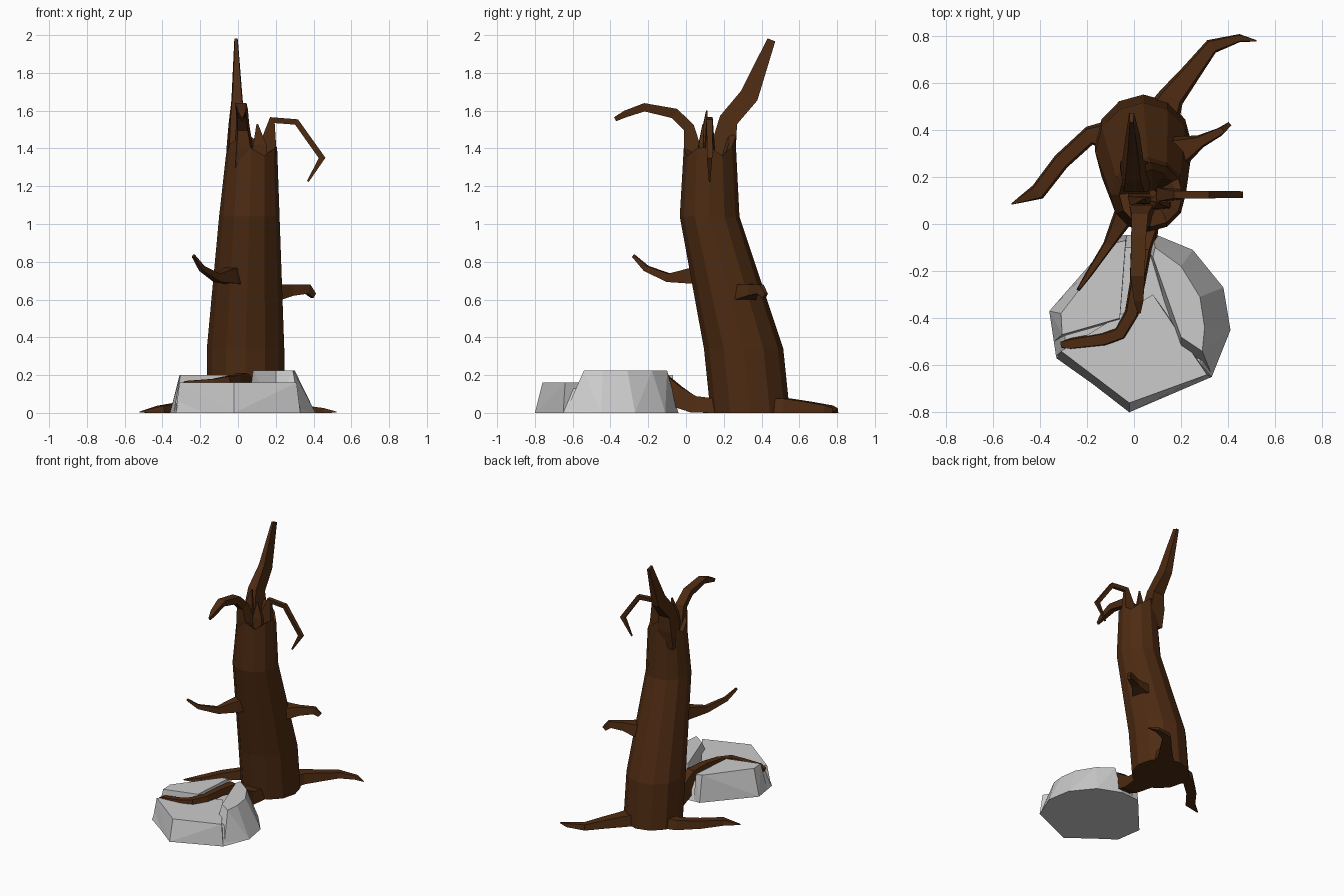
import bpy, bmesh, math
from mathutils import Vector

bark = bpy.data.materials.new("bark")
bark.diffuse_color = (0.075, 0.024, 0.006, 1)


def finish(name, bm, mat=None):
    bmesh.ops.recalc_face_normals(bm, faces=bm.faces)
    me = bpy.data.meshes.new(name)
    bm.to_mesh(me)
    bm.free()
    ob = bpy.data.objects.new(name, me)
    bpy.context.collection.objects.link(ob)
    if mat:
        me.materials.append(mat)


def loft(bm, rings):
    vs = [[bm.verts.new(p) for p in r] for r in rings]
    n = len(vs[0])
    for a, b in zip(vs, vs[1:]):
        for i in range(n):
            j = (i + 1) % n
            bm.faces.new((a[i], a[j], b[j], b[i]))
    bm.faces.new(vs[0])
    bm.faces.new(vs[-1])


def limb(name, path, side=None, floor=False):
    """Four-sided limb; path rows are x, y, z, half width, half height."""
    pts = [Vector(p[:3]) for p in path]
    rings = []
    for i, (x, y, z, w, h) in enumerate(path):
        a = (pts[i] - pts[max(i - 1, 0)]).normalized()
        b = (pts[min(i + 1, len(pts) - 1)] - pts[i]).normalized()
        t = (a + b).normalized()
        s = Vector(side) if side else t.cross(Vector((0, 0, 1))).normalized()
        n = s.cross(t).normalized()
        c = pts[i]
        ring = [c + s * w - n * h, c + s * w * .75 + n * h,
                c - s * w * .75 + n * h, c - s * w - n * h]
        if floor:
            for v in ring:
                v.z = max(v.z, 0)
        rings.append(ring)
    bm = bmesh.new()
    loft(bm, rings)
    finish(name, bm, bark)


# Leaning trunk with a jagged, hollow top
N = 12
def ring(cx, cy, z, rx, ry, jag=None):
    return [(cx + rx * math.cos(2 * math.pi * i / N),
             cy + ry * math.sin(2 * math.pi * i / N),
             z + (jag[i] if jag else 0)) for i in range(N)]

jag = [.03, -.02, .03, .08, .12, .05, -.01, .04, .08, .02, -.02, .02]
bm = bmesh.new()
loft(bm, [ring(.04, .34, 0, .205, .21),
          ring(.04, .305, .34, .205, .21),
          ring(.06, .125, 1.04, .16, .158),
          ring(.072, .125, 1.38, .135, .137, jag),
          ring(.075, .13, 1.36, .10, .10, jag),
          ring(.08, .13, 1.22, .015, .015)])
finish("trunk", bm, bark)

# Broken top: tall spike, two drooping branches, small splinters
limb("top_spike", [(.01, .19, 1.28, .07, .05), (.0, .20, 1.42, .06, .065),
                   (-.005, .225, 1.55, .045, .05), (-.005, .335, 1.68, .03, .05),
                   (-.01, .452, 1.975, .01, .022)], side=(1, 0, 0))
limb("front_top_branch", [(.03, .035, 1.3, .06, .03), (.03, .035, 1.4, .05, .045),
                          (.025, .015, 1.51, .035, .03), (.02, -.06, 1.585, .032, .028),
                          (.015, -.22, 1.618, .03, .022), (.02, -.32, 1.583, .02, .018),
                          (.022, -.375, 1.555, .006, .012)], side=(1, 0, 0))
limb("right_top_branch", [(.15, .125, 1.24, .012, .03), (.15, .125, 1.37, .03, .055),
                          (.182, .125, 1.55, .016, .02), (.31, .125, 1.54, .016, .016),
                          (.445, .125, 1.35, .014, .018), (.37, .125, 1.225, .004, .005)],
     side=(0, 1, 0))
limb("right_splinter", [(.11, .08, 1.3, .02, .05), (.115, .08, 1.42, .015, .035),
                        (.102, .09, 1.53, .003, .004)], side=(0, 1, 0))
limb("left_splinter", [(.02, .1, 1.34, .02, .05), (.03, .1, 1.5, .015, .025),
                       (.042, .11, 1.6, .004, .004)], side=(0, 1, 0))

# Small branches on the trunk sides
limb("left_branch", [(.0, .13, .73, .06, .05), (-.045, .03, .725, .045, .04),
                     (-.11, -.09, .715, .022, .022), (-.19, -.21, .765, .014, .015),
                     (-.236, -.278, .832, .007, .008)])
limb("right_branch", [(.14, .3, .64, .07, .045), (.21, .315, .64, .06, .04),
                      (.28, .35, .65, .028, .03), (.37, .395, .655, .018, .025),
                      (.40, .42, .62, .012, .015)])

# Roots: two on the ground, one crawling over the rock
limb("back_root", [(.10, .42, .03, .09, .05), (.16, .54, .03, .055, .045),
                   (.24, .64, .025, .042, .035), (.33, .755, .018, .032, .022),
                   (.45, .79, .013, .017, .013), (.52, .778, .004, .003, .003)], floor=True)
limb("left_root", [(-.08, .37, .03, .08, .05), (-.19, .375, .03, .04, .04),
                   (-.31, .265, .025, .036, .03), (-.41, .135, .018, .035, .02),
                   (-.52, .085, .004, .003, .003)], floor=True)
limb("front_root", [(.04, .2, .03, .09, .04), (.05, .04, .045, .06, .045),
                    (.05, -.06, .09, .048, .06), (.03, -.12, .175, .042, .032),
                    (.015, -.25, .185, .033, .025), (-.01, -.38, .175, .03, .025),
                    (-.06, -.465, .168, .03, .025), (-.13, -.49, .158, .03, .022),
                    (-.27, -.51, .15, .025, .02), (-.305, -.512, .135, .016, .016)],
     floor=True)


# Cracked rock: three blocks on a lower core
def block(name, bottom, top, z):
    bm = bmesh.new()
    for p in bottom:
        bm.verts.new((*p, 0))
    for p in top:
        bm.verts.new((*p, z))
    res = bmesh.ops.convex_hull(bm, input=bm.verts)
    bmesh.ops.dissolve_limit(bm, angle_limit=.02, verts=bm.verts, edges=bm.edges)
    finish(name, bm)

block("rock_core",
      [(-.02, -.79), (.33, -.65), (.41, -.45), (.38, -.27), (.25, -.11), (.08, -.04),
       (-.08, -.05), (-.36, -.37), (-.33, -.57)],
      [(-.02, -.72), (.28, -.6), (.28, -.42), (.25, -.28), (.07, -.1), (-.05, -.1),
       (-.30, -.38), (-.29, -.55)], .13)
block("rock_right",
      [(.33, -.64), (.41, -.45), (.38, -.27), (.25, -.11), (.08, -.04), (.05, -.1), (.2, -.6)],
      [(.29, -.54), (.3, -.44), (.28, -.31), (.2, -.18), (.09, -.1), (.08, -.14), (.2, -.48)],
      .225)
block("rock_left",
      [(-.03, -.05), (-.08, -.05), (-.36, -.37), (-.34, -.5), (-.06, -.42)],
      [(-.035, -.07), (-.08, -.08), (-.31, -.38), (-.305, -.47), (-.06, -.40)], .2)
block("rock_front",
      [(-.02, -.8), (.33, -.65), (.3, -.62), (-.33, -.56)],
      [(-.02, -.76), (.31, -.64), (.2, -.5), (.08, -.3), (0, -.4), (-.31, -.54)], .16)
